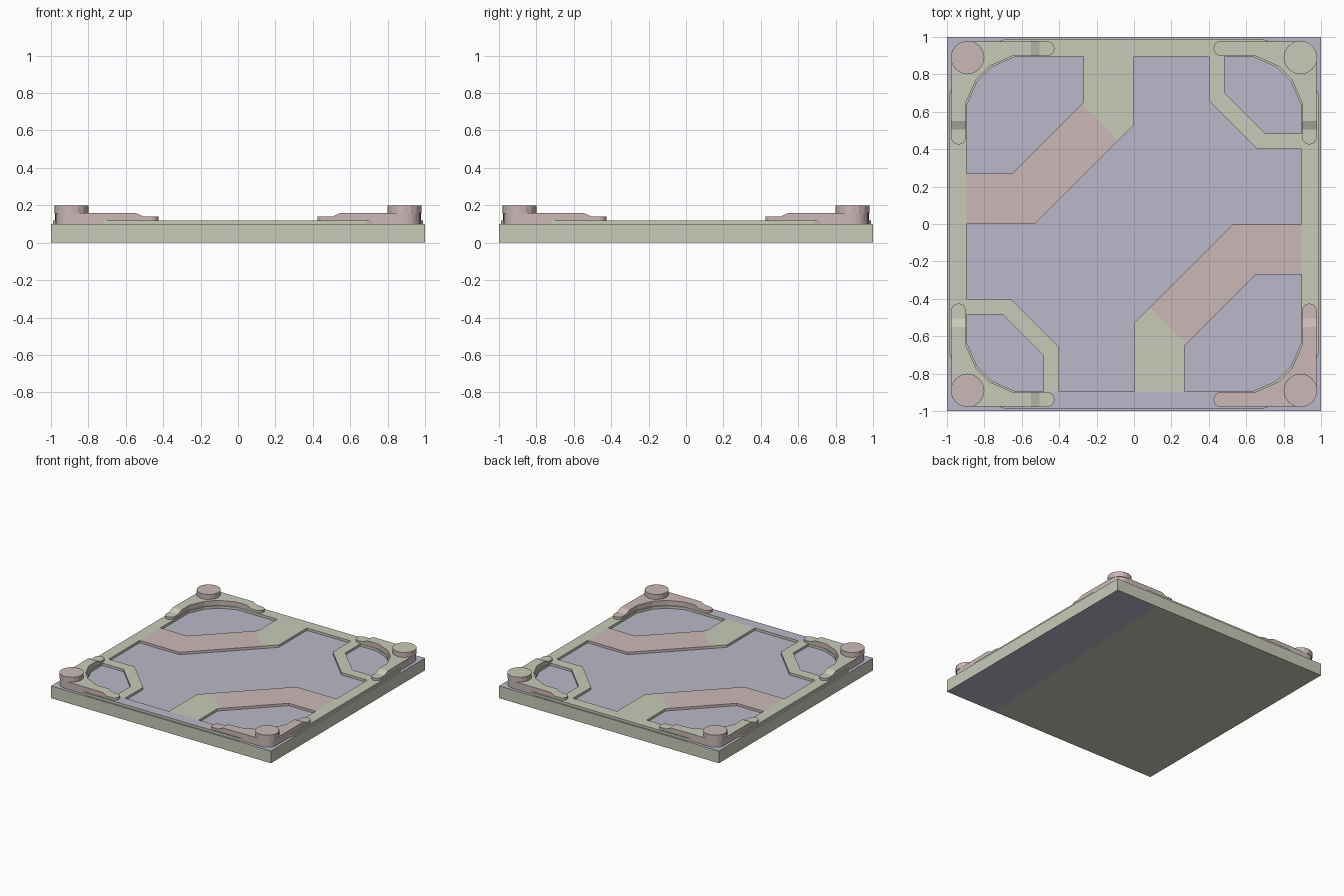
import bpy, bmesh, math
from mathutils import Matrix, Vector

if "Cube" in bpy.data.objects:
    bpy.data.objects.remove(bpy.data.objects["Cube"])


def material(name, rgb):
    m = bpy.data.materials.new(name)
    m.diffuse_color = (*rgb, 1)
    m.use_nodes = True
    m.node_tree.nodes["Principled BSDF"].inputs["Base Color"].default_value = m.diffuse_color
    return m


LILAC, GREEN, PINK = 0, 1, 2
MATS = [material("pale lilac", (0.49, 0.485, 0.59)),
        material("pale green", (0.57, 0.60, 0.48)),
        material("pale pink", (0.60, 0.485, 0.475))]


def prism(points, z0, z1):
    """Extrude a flat outline between two heights."""
    bm = bmesh.new()
    face = bm.faces.new([bm.verts.new((x, y, z0)) for x, y in points])
    ext = bmesh.ops.extrude_face_region(bm, geom=[face])
    for v in ext["geom"]:
        if isinstance(v, bmesh.types.BMVert):
            v.co.z = z1
    bmesh.ops.recalc_face_normals(bm, faces=bm.faces)
    return bm


def cut(bm, co, no):
    bmesh.ops.bisect_plane(bm, geom=bm.verts[:] + bm.edges[:] + bm.faces[:],
                           plane_co=Vector(co), plane_no=Vector(no))


def finish(bm, name, rule, quarter=0):
    """Colour faces by rule, turn by quarter turns and link the object."""
    bmesh.ops.recalc_face_normals(bm, faces=bm.faces)
    for f in bm.faces:
        f.material_index = rule(f)
    bmesh.ops.rotate(bm, verts=bm.verts, cent=(0, 0, 0),
                     matrix=Matrix.Rotation(quarter * math.pi / 2, 3, 'Z'))
    mesh = bpy.data.meshes.new(name)
    bm.to_mesh(mesh)
    bm.free()
    for m in MATS:
        mesh.materials.append(m)
    ob = bpy.data.objects.new(name, mesh)
    bpy.context.collection.objects.link(ob)
    return ob


def arc(cx, cy, r, a0, a1, n):
    return [(cx + r * math.cos(math.radians(a0 + (a1 - a0) * i / n)),
             cy + r * math.sin(math.radians(a0 + (a1 - a0) * i / n)))
            for i in range(n + 1)]


# Floor slab: lilac top, green sides, underside split in two colours
def slab_rule(f):
    c = f.calc_center_median()
    if f.normal.z > 0.5:
        return LILAC
    if f.normal.z < -0.5:
        return LILAC if c.x > 0.58 else GREEN
    return GREEN


bm = prism([(-1, -1), (1, -1), (1, 1), (-1, 1)], 0, 0.1)
bottom = [f for f in bm.faces if f.normal.z < -0.5]
geom = bottom + list({e for f in bottom for e in f.edges}) + list({v for f in bottom for v in f.verts})
bmesh.ops.bisect_plane(bm, geom=geom, plane_co=(0.575, 0, 0), plane_no=(1, -0.04, 0))
finish(bm, "floor_slab", slab_rule)

# Raised border bars on the four sides
bar = [(-0.73, 0.972), (-0.69, 0.988), (0.69, 0.988), (0.73, 0.972), (0.73, 0.895), (-0.73, 0.895)]
for q, side in enumerate(("back", "left", "front", "right")):
    col = LILAC if side == "front" else GREEN
    finish(prism(bar, 0.1, 0.12), side + "_border",
           lambda f, c=col: c if f.normal.z > 0.5 else GREEN, q)


# Corner outline: two round-ended arms joined by a rounded corner
def corner_outline(lip):
    inner = [(0.65, 0.898), (0.77, 0.845), (0.845, 0.77), (0.898, 0.65)]
    inner = [(x - lip, y - lip) for x, y in inner]
    return (arc(0.465, 0.938, 0.04, 270, 90, 8) + [(0.72, 0.976)]
            + arc(0.89, 0.89, 0.085, 90, 0, 6) + [(0.976, 0.72)]
            + arc(0.938, 0.465, 0.04, 0, -180, 8) + inner[::-1])


for q, corner in enumerate(("back_right", "back_left", "front_left", "front_right")):
    top = PINK if corner == "front_right" else GREEN
    disc_top = GREEN if corner == "back_right" else PINK
    # Thin lip under the bracket
    lip = [(0.64, 0.9), (0.64, 0.892), (0.763, 0.838), (0.838, 0.763), (0.892, 0.64), (0.9, 0.64),
           (0.972, 0.72)] + arc(0.89, 0.89, 0.083, 0, 90, 6) + [(0.72, 0.972)]
    finish(prism(lip, 0.1, 0.12), corner + "_lip", lambda f: GREEN, q)
    # Corner bracket, ramping up from the arm tips
    bm = prism(corner_outline(0), 0.1, 0.16)
    for t in (0.505, 0.55):
        cut(bm, (t, 0, 0), (1, 0, 0))
        cut(bm, (0, t, 0), (0, 1, 0))
    for v in bm.verts:
        if v.co.z > 0.13:
            t = min(v.co.x, v.co.y)
            v.co.z = 0.14 + 0.02 * max(0, min(1, (t - 0.505) / 0.045))
    finish(bm, corner + "_bracket", lambda f, c=top: c if f.normal.z > 0.5 else PINK, q)
    # Round cap on the corner
    disc = finish(prism(arc(0.89, 0.89, 0.09, 0, 337.5, 15), 0.155, 0.2), corner + "_cap",
                  lambda f, c=disc_top: c if f.normal.z > 0.5 else PINK, q)

# Floor bands, each repeated after a half turn
wide = [(-0.9, 0.27), (-0.65, 0.27), (-0.27, 0.65), (-0.27, 0.9),
        (0, 0.9), (0, 0.53), (-0.53, 0), (-0.9, 0)]
narrow = [(0.4, 0.9), (0.4, 0.66), (0.66, 0.4), (0.9, 0.4),
          (0.9, 0.485), (0.7, 0.485), (0.485, 0.7), (0.485, 0.9)]
for q, place in ((0, "back"), (2, "front")):
    bm = prism(wide, 0.1, 0.12)
    cut(bm, (0.18, 0.18, 0), (1, 1, 0))
    finish(bm, place + "_wide_band",
           lambda f: PINK if sum(f.calc_center_bounds()[:2]) < 0.36 else GREEN, q)
    finish(prism(narrow, 0.1, 0.12), place + "_narrow_band", lambda f: GREEN, q)
